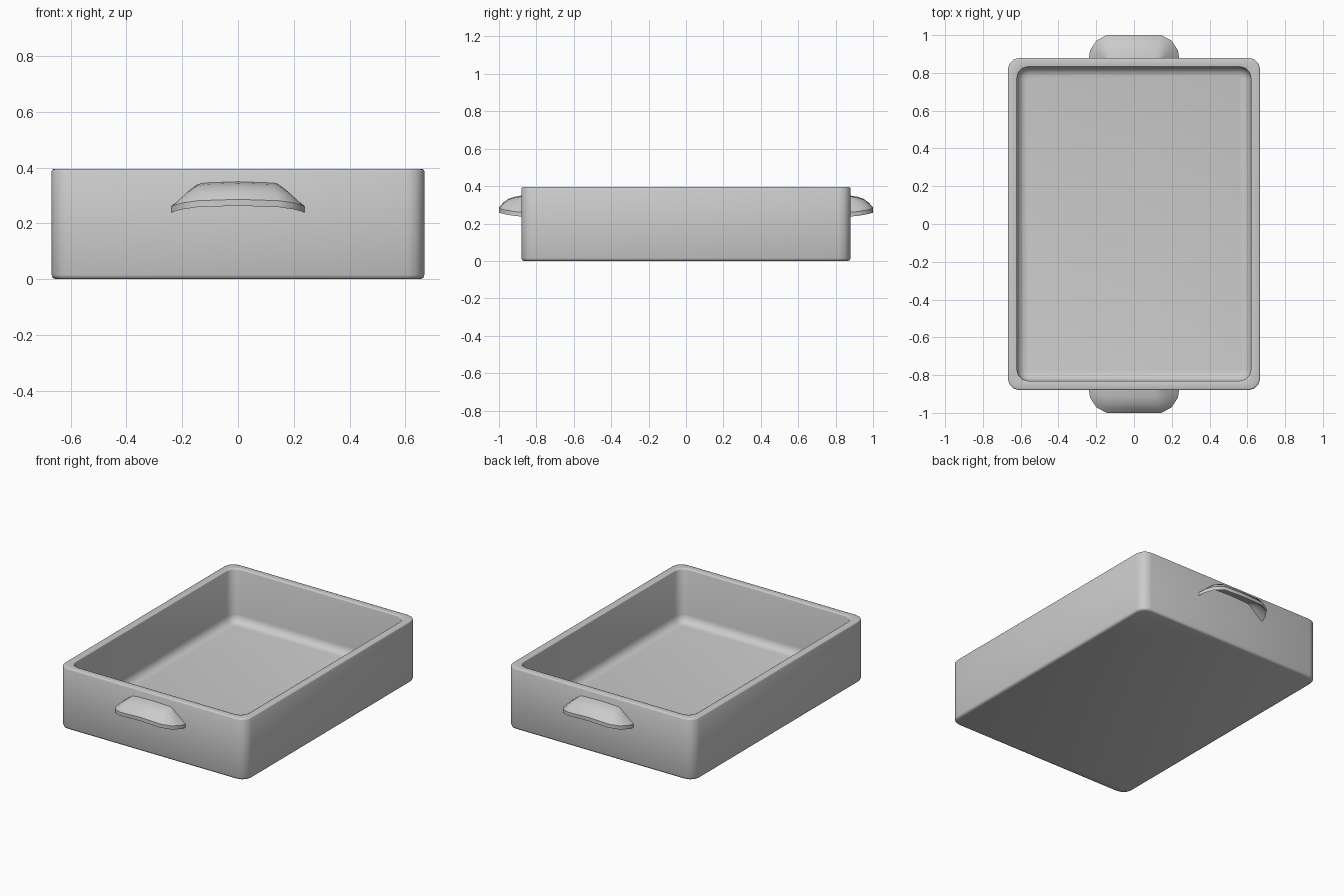
import bpy, math

if "Cube" in bpy.data.objects:
    bpy.data.objects.remove(bpy.data.objects["Cube"])

HX, HY, H = 0.668, 0.88, 0.395   # half width, half depth, height of the tray
SEG = 3                          # segments per rounded corner


def make_object(name, verts, faces, angle):
    mesh = bpy.data.meshes.new(name)
    mesh.from_pydata(verts, [], faces)
    ob = bpy.data.objects.new(name, mesh)
    bpy.context.collection.objects.link(ob)
    bpy.ops.object.select_all(action='DESELECT')
    ob.select_set(True)
    bpy.context.view_layer.objects.active = ob
    bpy.ops.object.mode_set(mode='EDIT')
    bpy.ops.mesh.select_all(action='SELECT')
    bpy.ops.mesh.normals_make_consistent(inside=False)
    bpy.ops.object.mode_set(mode='OBJECT')
    bpy.ops.object.shade_smooth_by_angle(angle=math.radians(angle))
    return ob


def rounded_ring(inset, z, r):
    ring = []
    for k, (sx, sy) in enumerate([(1, 1), (-1, 1), (-1, -1), (1, -1)]):
        cx, cy = sx * (HX - inset - r), sy * (HY - inset - r)
        for i in range(SEG + 1):
            a = math.pi / 2 * (k + i / SEG)
            ring.append((cx + r * math.cos(a), cy + r * math.sin(a), z))
    return ring


# Tray: rounded rectangles lofted from the underside, over the rim, to the floor
profile = [(0.015, 0, .05), (0.004, 0.004, .06), (0, 0.015, .063),
           (0, H - .008, .063), (0.003, H - .002, .06), (0.008, H, .056),
           (0.042, H, .06), (0.047, H - .002, .06), (0.049, H - .008, .06)]
FR, FLOOR = 0.05, 0.05
for i in range(5):
    a = math.pi / 2 * i / 4
    ins = FR * (1 - math.cos(a))
    profile.append((0.049 + ins, FLOOR + FR * (1 - math.sin(a)), max(.06 - ins, .015)))
verts, faces = [], []
n = 4 * (SEG + 1)
for p in profile:
    verts += rounded_ring(*p)
for j in range(len(profile) - 1):
    for i in range(n):
        k = (i + 1) % n
        faces.append((j * n + i, j * n + k, (j + 1) * n + k, (j + 1) * n + i))
faces.append(tuple(reversed(range(n))))
faces.append(tuple(range((len(profile) - 1) * n, len(profile) * n)))
make_object("tray", verts, faces, 50)

# Handle: hooded shell from a short line on the wall out to a curved lip
lip = [(.24, -.875, .26), (.232, -.92, .264), (.2, -.97, .273), (.145, -1, .281), (0, -1, .286)]
root = [(.14, -.875, .343)] * 1 + [(.137, -.875, .344), (.13, -.875, .345),
        (.11, -.875, .346), (0, -.875, .35)]
ROWS, THICK = 4, 0.023


def mirrored(half):
    return half + [(-x, y, z) for x, y, z in reversed(half[:-1])]


def handle(name, side):
    lip_pts, root_pts = mirrored(lip), mirrored(root)
    cols = len(lip_pts)
    top = []
    for j in range(ROWS + 1):
        t = j / ROWS
        for a, b in zip(root_pts, lip_pts):
            out = (-.875 - b[1]) / .125          # bulge grows away from the wall
            bulge = math.sin(math.pi * t) * out
            top.append((a[0] + (b[0] - a[0]) * t,
                        side * (a[1] + (b[1] - a[1]) * t - .012 * bulge),
                        a[2] + (b[2] - a[2]) * t + .014 * bulge))
    m = len(top)
    vs = top + [(x, y, z - THICK) for x, y, z in top]
    fs = []
    for j in range(ROWS):
        for i in range(cols - 1):
            q = (j * cols + i, j * cols + i + 1, (j + 1) * cols + i + 1, (j + 1) * cols + i)
            fs += [q, tuple(v + m for v in reversed(q))]
    # close the border between the upper and lower skins
    border = list(range(cols)) + [j * cols + cols - 1 for j in range(1, ROWS + 1)]
    border += [ROWS * cols + i for i in range(cols - 2, -1, -1)]
    border += [j * cols for j in range(ROWS - 1, 0, -1)]
    for a, b in zip(border, border[1:] + border[:1]):
        fs.append((b, a, a + m, b + m))
    make_object(name, vs, fs, 35)


handle("front_handle", 1)
handle("back_handle", -1)
